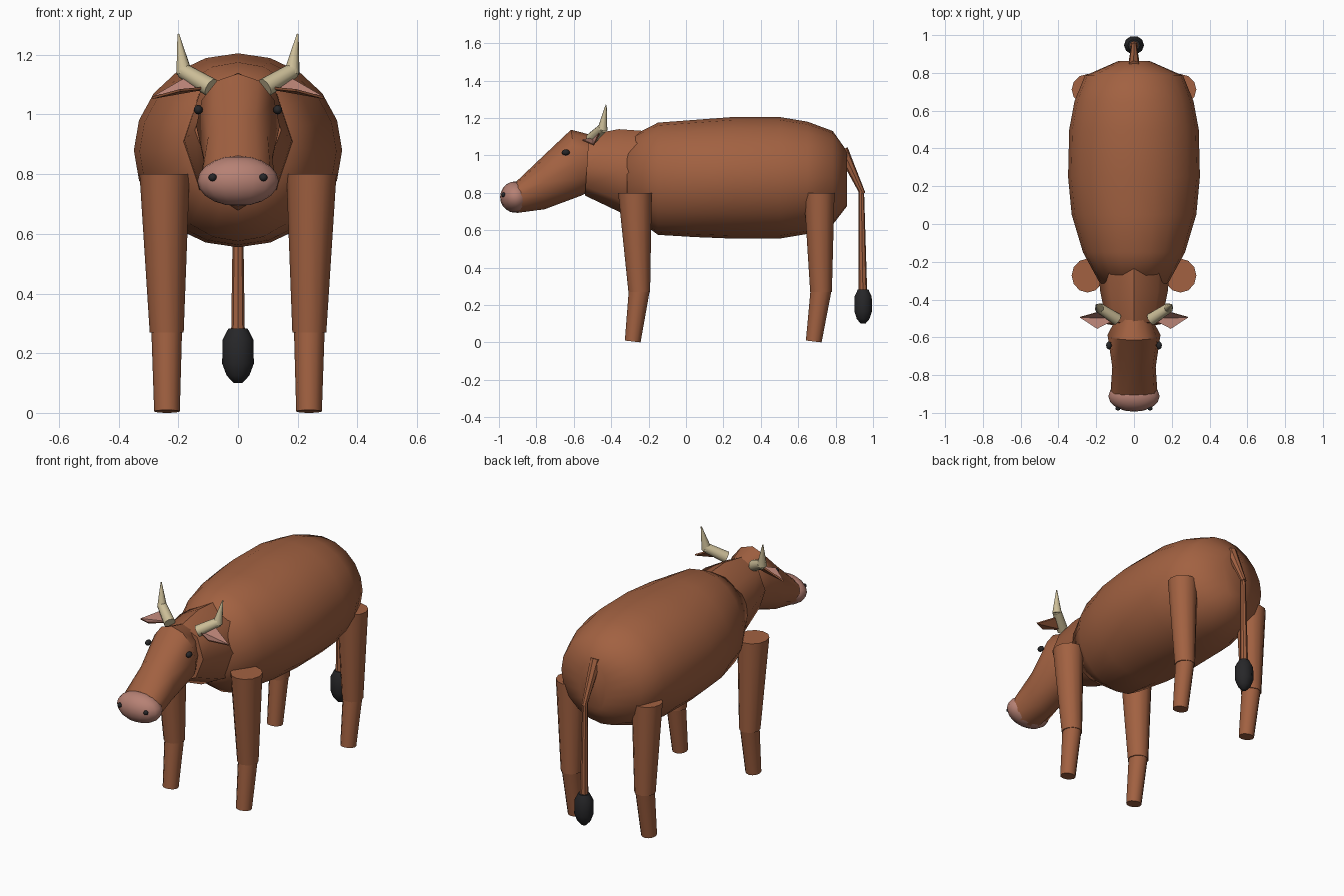
import bpy, bmesh, math
from mathutils import Vector

if "Cube" in bpy.data.objects:
    bpy.data.objects.remove(bpy.data.objects["Cube"])


def material(name, rgb):
    m = bpy.data.materials.new(name)
    m.diffuse_color = (*rgb, 1)
    m.use_nodes = True
    m.node_tree.nodes["Principled BSDF"].inputs["Base Color"].default_value = m.diffuse_color
    return m


BROWN = material("brown_hide", (0.36, 0.12, 0.053))
PINK = material("pink_skin", (0.47, 0.22, 0.175))
HORN = material("horn_cream", (0.60, 0.51, 0.31))
BLACK = material("black", (0.02, 0.02, 0.022))


def finish(bm, name, mats, angle=40):
    bmesh.ops.recalc_face_normals(bm, faces=bm.faces)
    me = bpy.data.meshes.new(name)
    bm.to_mesh(me)
    bm.free()
    ob = bpy.data.objects.new(name, me)
    bpy.context.collection.objects.link(ob)
    for m in mats:
        me.materials.append(m)
    bpy.ops.object.select_all(action='DESELECT')
    ob.select_set(True)
    bpy.context.view_layer.objects.active = ob
    bpy.ops.object.shade_smooth_by_angle(angle=math.radians(angle))
    return ob


def loft(name, mat, rings, sides, angle=40):
    """Skin elliptical rings given as (centre, half axis a, half axis b)."""
    bm = bmesh.new()
    loops = []
    for c, a, b in rings:
        ts = [2 * math.pi * i / sides for i in range(sides)]
        loops.append([bm.verts.new(c + a * math.cos(t) + b * math.sin(t)) for t in ts])
    for p, q in zip(loops, loops[1:]):
        for i in range(sides):
            j = (i + 1) % sides
            bm.faces.new((p[i], p[j], q[j], q[i]))
    bm.faces.new(loops[0])
    bm.faces.new(loops[-1])
    return finish(bm, name, [mat], angle)


def profile(name, mat, rows, sides, angle=40):
    """Rows of (top y, top z, bottom y, bottom z, half width)."""
    rings = []
    for ty, tz, by, bz, w in rows:
        t, b = Vector((0, ty, tz)), Vector((0, by, bz))
        rings.append(((t + b) / 2, Vector((w, 0, 0)), (t - b) / 2))
    return loft(name, mat, rings, sides, angle)


def tube(name, mat, points, sides=10):
    """Rod through (x, y, z, radius) points, square to each end."""
    a, b = Vector(points[0][:3]), Vector(points[-1][:3])
    d = (b - a).normalized()
    u = d.orthogonal().normalized()
    v = d.cross(u)
    return loft(name, mat, [(Vector(p[:3]), u * p[3], v * p[3]) for p in points], sides)


def ball(name, mat, loc, size, u=12, v=8):
    bm = bmesh.new()
    bmesh.ops.create_uvsphere(bm, u_segments=u, v_segments=v, radius=1)
    bmesh.ops.scale(bm, vec=size, verts=bm.verts)
    bmesh.ops.translate(bm, vec=loc, verts=bm.verts)
    return finish(bm, name, [mat], 60)


# Barrel body
profile("body", BROWN, [
    (-0.315, 1.09, -0.315, 0.70, 0.18),
    (-0.15, 1.175, -0.15, 0.575, 0.27),
    (0.05, 1.19, 0.05, 0.563, 0.33),
    (0.25, 1.205, 0.25, 0.555, 0.349),
    (0.50, 1.205, 0.50, 0.555, 0.343),
    (0.65, 1.18, 0.65, 0.58, 0.315),
    (0.785, 1.13, 0.785, 0.63, 0.26),
    (0.862, 1.02, 0.862, 0.73, 0.085)], 20, 75)

# Neck and head
profile("neck", BROWN, [
    (-0.52, 1.11, -0.54, 0.785, 0.145),
    (-0.36, 1.14, -0.34, 0.69, 0.18),
    (-0.22, 1.13, -0.20, 0.66, 0.19)], 8, 50)
profile("head", BROWN, [
    (-0.49, 1.105, -0.49, 0.82, 0.09),
    (-0.615, 1.137, -0.56, 0.785, 0.14),
    (-0.76, 1.0, -0.755, 0.712, 0.115),
    (-0.905, 0.862, -0.905, 0.692, 0.125)], 12, 45)
ball("muzzle", PINK, (0, -0.912, 0.777), (0.136, 0.082, 0.084), 16, 10)

for s, side in ((-1, "left"), (1, "right")):
    # Face details
    ball(side + "_eye", BLACK, (s * 0.133, -0.643, 1.016), (0.015, 0.022, 0.016), 8, 6)
    ball(side + "_nostril", BLACK, (s * 0.085, -0.976, 0.789), (0.014, 0.012, 0.013), 8, 6)

    # Horn in two joined cones
    tube(side + "_horn_base", HORN, [(s * 0.09, -0.505, 1.09, 0.032),
                                     (s * 0.185, -0.443, 1.147, 0.026)])
    tube(side + "_horn_tip", HORN, [(s * 0.18, -0.447, 1.138, 0.027),
                                    (s * 0.20, -0.427, 1.27, 0.003)])

    # Ear: thin leaf, pink on the upper side and brown beneath
    bm = bmesh.new()
    leaf = [(0.09, -0.50, 1.095), (0.18, -0.465, 1.122),
            (0.287, -0.495, 1.06), (0.195, -0.555, 1.085)]
    up = [bm.verts.new((s * x, y, z)) for x, y, z in leaf]
    low = [bm.verts.new((s * x, y + 0.003, z - 0.008)) for x, y, z in leaf]
    bm.faces.new((up[0], up[1], up[2]))
    bm.faces.new((up[0], up[2], up[3]))
    for f in ((low[0], low[1], low[2]), (low[0], low[2], low[3])):
        bm.faces.new(f).material_index = 1
    for i in range(4):
        j = (i + 1) % 4
        bm.faces.new((up[i], up[j], low[j], low[i])).material_index = 1
    finish(bm, side + "_ear", [PINK, BROWN], 30)

    # Legs: tapered thigh with a slimmer shin set into it
    for where, top_y, knee_y, foot_y, r in (("front", -0.273, -0.25, -0.285, 0.09),
                                            ("rear", 0.712, 0.722, 0.683, 0.082)):
        def ring(x, y, z, rx, ry, tilt=0.0):
            return (Vector((s * x, y, z)), Vector((rx, 0, 0)), Vector((0, ry, tilt)))
        loft(f"{side}_{where}_thigh", BROWN, [
            ring(0.246, top_y, 0.80, 0.084, r),
            ring(0.239, knee_y, 0.27, 0.057, 0.058)], 12)
        loft(f"{side}_{where}_shin", BROWN, [
            ring(0.239, knee_y + 0.002, 0.295, 0.052, 0.056, -0.008),
            ring(0.238, foot_y, 0.005, 0.043, 0.042, -0.005)], 12)

# Tail with dark tuft
tube("tail_root", BROWN, [(0, 0.835, 1.03, 0.032), (0, 0.945, 0.795, 0.015)], 8)
tube("tail", BROWN, [(0, 0.937, 0.81, 0.015), (0, 0.946, 0.26, 0.023)], 8)
X, Y = Vector((1, 0, 0)), Vector((0, 1, 0))
loft("tail_tuft", BLACK, [(Vector((0, 0.947, z)), X * w, Y * w * 0.93) for z, w in
     ((0.283, 0.032), (0.245, 0.052), (0.165, 0.053), (0.125, 0.038), (0.10, 0.014))], 10, 50)
